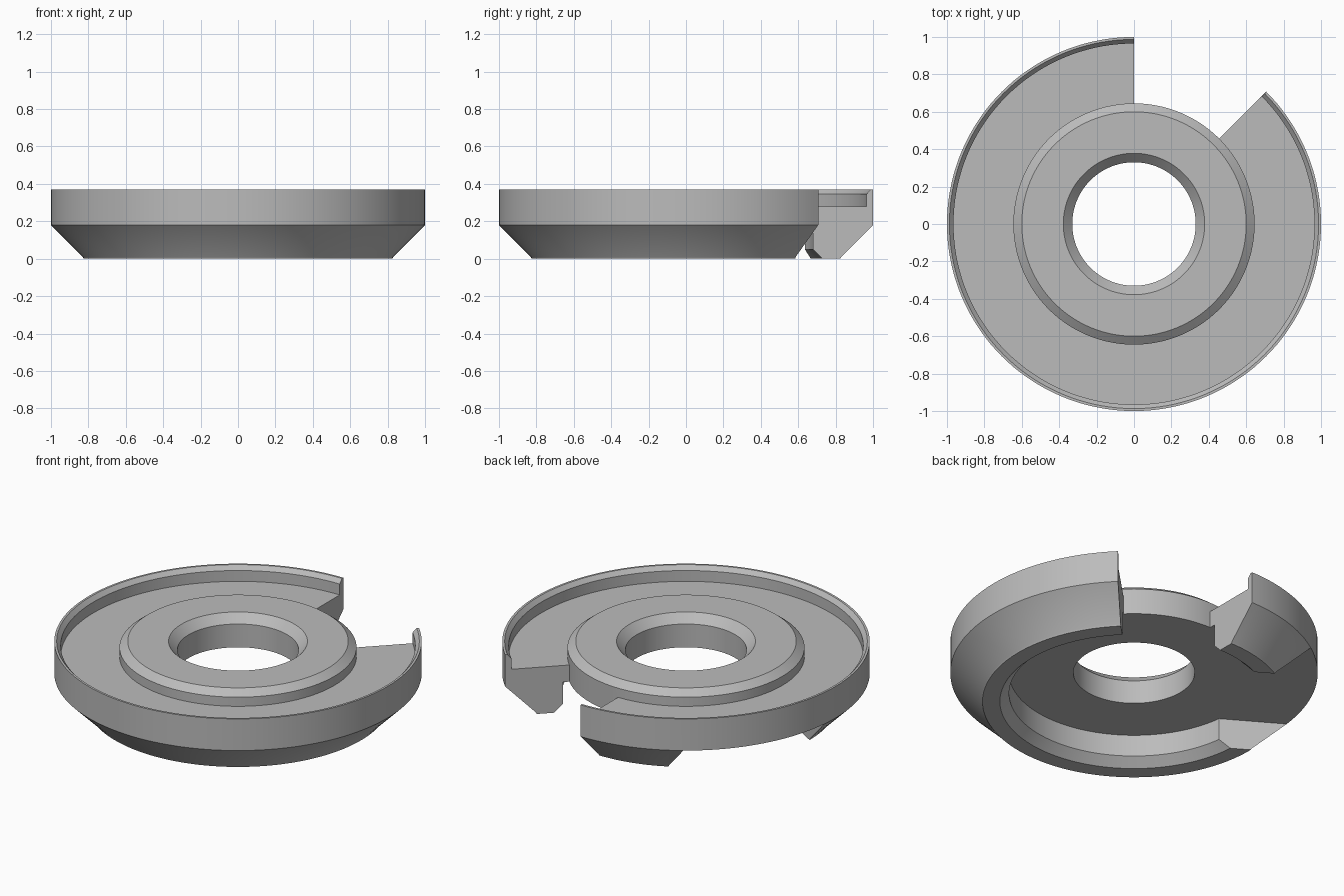
import bpy, bmesh, math
from mathutils import Matrix, Vector

cube = bpy.data.objects.get("Cube")
if cube:
    bpy.data.objects.remove(cube, do_unlink=True)

GAP_START, GAP_END = 45, 90      # degrees, open sector of the outer ring
HUB_R, FLOOR, UNDER = 0.645, 0.28, 0.18

# Single grey material
grey = bpy.data.materials.new("plain_grey")
grey.use_nodes = True
colour = (0.5, 0.5, 0.5, 1)
grey.diffuse_color = colour
grey.node_tree.nodes["Principled BSDF"].inputs["Base Color"].default_value = colour


def lathe(bm, profile, start, sweep, caps=False):
    """Revolve a chain of (radius, height) points around z."""
    steps = round(sweep / 2.5)
    rings = []
    for i in range(steps + 1):
        a = math.radians(start + sweep * i / steps)
        rings.append([bm.verts.new((r * math.cos(a), r * math.sin(a), z))
                      for r, z in profile])
    for a, b in zip(rings, rings[1:]):
        for j in range(len(profile) - 1):
            bm.faces.new((a[j], a[j + 1], b[j + 1], b[j]))
    if caps:
        bm.faces.new(rings[0])
        bm.faces.new(rings[-1])


bm = bmesh.new()

# Central hub: underside, bore, bevelled top and outer wall
lathe(bm, [(HUB_R, UNDER), (0.33, UNDER), (0.33, 0.32), (0.378, 0.37),
           (0.60, 0.37), (HUB_R, 0.335), (HUB_R, FLOOR)], 0, 360)

# Outer tray: floor, raised rim, tapered skirt and foot ring
lathe(bm, [(HUB_R, FLOOR), (0.965, FLOOR), (0.965, 0.345), (0.987, 0.37),
           (1, 0.37), (1, UNDER), (0.83, 0.01), (0.825, 0), (0.73, 0),
           (0.68, 0.05), (0.68, UNDER), (HUB_R, UNDER)],
      GAP_END, 360 - (GAP_END - GAP_START), caps=True)

# Hub wall exposed inside the gap
lathe(bm, [(HUB_R, FLOOR), (HUB_R, UNDER)], GAP_START, GAP_END - GAP_START)

bmesh.ops.remove_doubles(bm, verts=bm.verts, dist=0.0005)
bmesh.ops.recalc_face_normals(bm, faces=bm.faces)
mesh = bpy.data.meshes.new("slotted_disc")
bm.to_mesh(mesh)
bm.free()
mesh.materials.append(grey)
disc = bpy.data.objects.new("slotted_disc", mesh)
bpy.context.collection.objects.link(disc)

# Straight notch through the foot ring
bm = bmesh.new()
bmesh.ops.create_cube(bm, size=1)
bmesh.ops.scale(bm, vec=Vector((0.8, 0.84, 0.4)), verts=bm.verts)
bmesh.ops.translate(bm, vec=Vector((0.9, 0, UNDER - 0.2)), verts=bm.verts)
bmesh.ops.rotate(bm, matrix=Matrix.Rotation(math.radians(149), 3, 'Z'), verts=bm.verts)
cut_mesh = bpy.data.meshes.new("notch_cutter")
bm.to_mesh(cut_mesh)
bm.free()
cut_mesh.materials.append(grey)
cutter = bpy.data.objects.new("notch_cutter", cut_mesh)
bpy.context.collection.objects.link(cutter)

notch = disc.modifiers.new("notch", 'BOOLEAN')
notch.operation = 'DIFFERENCE'
notch.solver = 'EXACT'
notch.object = cutter

bpy.ops.object.select_all(action='DESELECT')
disc.select_set(True)
bpy.context.view_layer.objects.active = disc
bpy.ops.object.modifier_apply(modifier=notch.name)
bpy.data.objects.remove(cutter, do_unlink=True)
bpy.ops.object.shade_smooth_by_angle(angle=math.radians(20))
